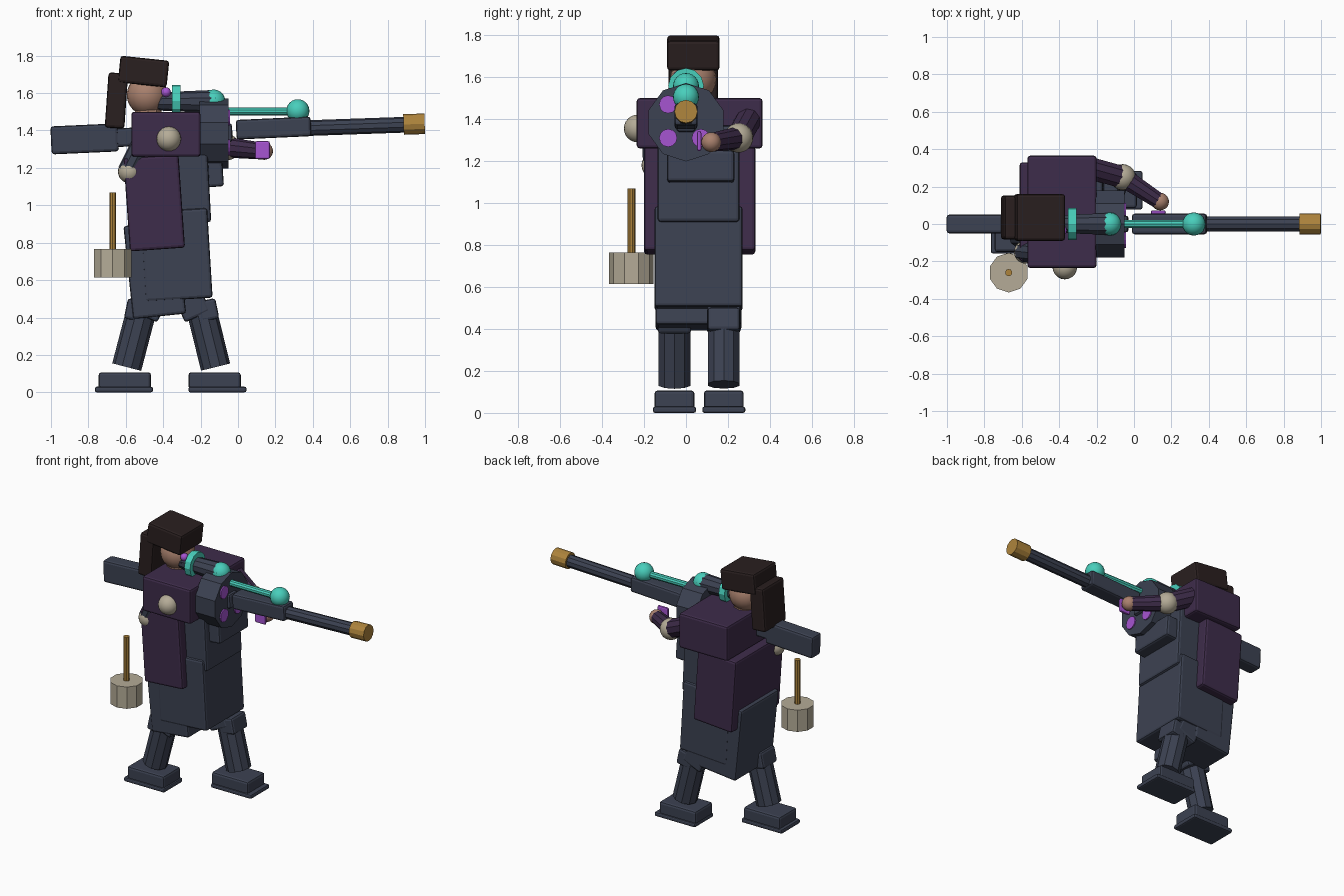
import bpy
import math
from mathutils import Vector

if "Cube" in bpy.data.objects:
    bpy.data.objects.remove(bpy.data.objects["Cube"], do_unlink=True)


def material(name, r, g, b):
    m = bpy.data.materials.new(name)
    m.use_nodes = True
    m.diffuse_color = (r, g, b, 1)
    m.node_tree.nodes["Principled BSDF"].inputs["Base Color"].default_value = (r, g, b, 1)
    return m


SLATE = material("slate", 0.045, 0.054, 0.084)
PURPLE = material("dark purple", 0.048, 0.025, 0.069)
TEAL = material("teal", 0.065, 0.62, 0.5)
GOLD = material("brass", 0.42, 0.23, 0.045)
BONE = material("bone", 0.46, 0.41, 0.31)
HAIR = material("dark brown", 0.023, 0.014, 0.014)
VIOLET = material("violet", 0.38, 0.09, 0.64)
SKIN = material("skin", 0.4, 0.22, 0.155)


def finish(name, mat):
    ob = bpy.context.object
    ob.name = name
    ob.data.materials.append(mat)
    return ob


def box(name, mat, centre, size, tilt=0, bevel=0.015):
    """Bevelled block, tilted in degrees about the y axis."""
    bpy.ops.mesh.primitive_cube_add(size=1, location=centre)
    ob = finish(name, mat)
    ob.scale = size
    bpy.ops.object.transform_apply(location=False, rotation=False, scale=True)
    ob.rotation_euler.y = math.radians(tilt)
    mod = ob.modifiers.new("soft edges", "BEVEL")
    mod.width = bevel
    mod.segments = 2
    return ob


def rod(name, mat, start, end, r1, r2=None, sides=10):
    """Straight prism or taper between two points."""
    a, b = Vector(start), Vector(end)
    bpy.ops.mesh.primitive_cone_add(vertices=sides, radius1=r1, radius2=r1 if r2 is None else r2,
                                    depth=(b - a).length, location=(a + b) / 2)
    ob = finish(name, mat)
    ob.rotation_euler = (b - a).to_track_quat("Z", "Y").to_euler()
    return ob


def ball(name, mat, centre, radius):
    bpy.ops.mesh.primitive_uv_sphere_add(segments=20, ring_count=12, radius=radius, location=centre)
    ob = finish(name, mat)
    bpy.ops.object.shade_smooth_by_angle(angle=math.radians(30))
    return ob


# Legs and feet: left steps forward, right trails behind
for side, y, foot, ankle, knee in (("left", 0.18, -0.125, -0.12, -0.2),
                                   ("right", -0.055, -0.605, -0.595, -0.51)):
    box(side + "_boot", SLATE, (foot, y, 0.062), (0.28, 0.19, 0.09))
    box(side + "_sole", SLATE, (foot + (0.015 if side == "left" else -0.005), y, 0.015),
        (0.31, 0.205, 0.03), bevel=0.01)
    rod(side + "_shin", SLATE, (ankle, y, 0.135), (knee, y, 0.46), 0.08)
    lean = 12 if side == "right" else -12
    box(side + "_thigh", SLATE, ((knee - 0.36) / 2, y, 0.55), (0.15, 0.16, 0.32), lean * 2)
    box(side + "_knee", SLATE, (knee + (0.04 if side == "left" else -0.04), y, 0.44),
        (0.1, 0.155, 0.11), lean)

# Coat and torso
box("coat_back", SLATE, (-0.445, 0.06, 0.655), (0.285, 0.41, 0.5), -6)
box("coat_front", SLATE, (-0.33, 0.06, 0.735), (0.36, 0.42, 0.48), -3.5)
box("torso", SLATE, (-0.35, 0.06, 1.13), (0.39, 0.39, 0.46), -3)
box("chest_plate", SLATE, (-0.18, 0.07, 1.17), (0.2, 0.32, 0.15), -4)
box("cape", PURPLE, (-0.448, 0.065, 1.013), (0.295, 0.53, 0.5), -4)
box("shoulder_yoke", PURPLE, (-0.385, 0.065, 1.38), (0.37, 0.6, 0.24))
ball("shoulder_stud", BONE, (-0.37, -0.23, 1.355), 0.066)

# Arms
rod("left_upper_arm", PURPLE, (-0.24, 0.3, 1.4), (-0.06, 0.25, 1.31), 0.062)
ball("left_elbow", BONE, (-0.06, 0.25, 1.31), 0.07)
rod("left_forearm", PURPLE, (-0.06, 0.25, 1.31), (0.13, 0.125, 1.29), 0.055, 0.045)
ball("left_hand", SKIN, (0.14, 0.12, 1.29), 0.047)
box("hand_plate", VIOLET, (0.13, 0.063, 1.295), (0.08, 0.02, 0.095), bevel=0.009)
rod("right_upper_arm", SLATE, (-0.5, -0.16, 1.36), (-0.59, -0.15, 1.18), 0.055)
ball("right_elbow", BONE, (-0.58, -0.15, 1.18), 0.062)

# Head and hair
rod("neck", SKIN, (-0.48, 0.035, 1.45), (-0.48, 0.035, 1.56), 0.075)
ball("head", SKIN, (-0.485, 0.035, 1.59), 0.11)
ball("right_eye", VIOLET, (-0.385, -0.035, 1.605), 0.026)
box("hair_top", HAIR, (-0.505, 0.035, 1.715), (0.262, 0.25, 0.143), 6)
box("hair_back", HAIR, (-0.65, 0.035, 1.56), (0.105, 0.235, 0.295), 4)

# Long gun
box("gun_stock", SLATE, (-0.82, 0, 1.355), (0.36, 0.1, 0.15), -2.6)
box("gun_core", SLATE, (-0.35, 0, 1.375), (0.64, 0.09, 0.1), -2.6)
box("gun_body", SLATE, (0.19, 0, 1.413), (0.4, 0.11, 0.105), -2.6)
rod("barrel", SLATE, (0.38, 0, 1.413), (0.9, 0, 1.431), 0.042)
rod("muzzle", GOLD, (0.885, 0, 1.432), (0.998, 0, 1.436), 0.055, sides=12)

# Drum with glowing dots on its face
rod("drum", SLATE, (-0.205, 0, 1.385), (-0.05, 0, 1.385), 0.187)
for y, z in ((-0.085, 1.47), (-0.085, 1.31), (0.07, 1.31)):
    rod("drum_dot", VIOLET, (-0.052, y, z), (-0.042, y, z), 0.043, sides=12)

# Scope and energy tube
rod("scope_eyepiece", SLATE, (-0.52, 0, 1.545), (-0.4, 0, 1.555), 0.025, 0.05)
rod("scope_tube", SLATE, (-0.4, 0, 1.555), (-0.12, 0, 1.555), 0.05, 0.062)
rod("scope_ring", TEAL, (-0.352, 0, 1.558), (-0.308, 0, 1.558), 0.085, sides=12)
ball("scope_lens", TEAL, (-0.13, 0, 1.557), 0.062)
rod("energy_tube", TEAL, (-0.06, 0, 1.502), (0.32, 0, 1.502), 0.022)
ball("energy_orb", TEAL, (0.32, 0, 1.505), 0.062)

# Mallet hanging beside the hip
rod("mallet_head", BONE, (-0.67, -0.26, 0.615), (-0.67, -0.26, 0.765), 0.106)
rod("mallet_handle", GOLD, (-0.67, -0.26, 0.75), (-0.67, -0.26, 1.068), 0.019)
